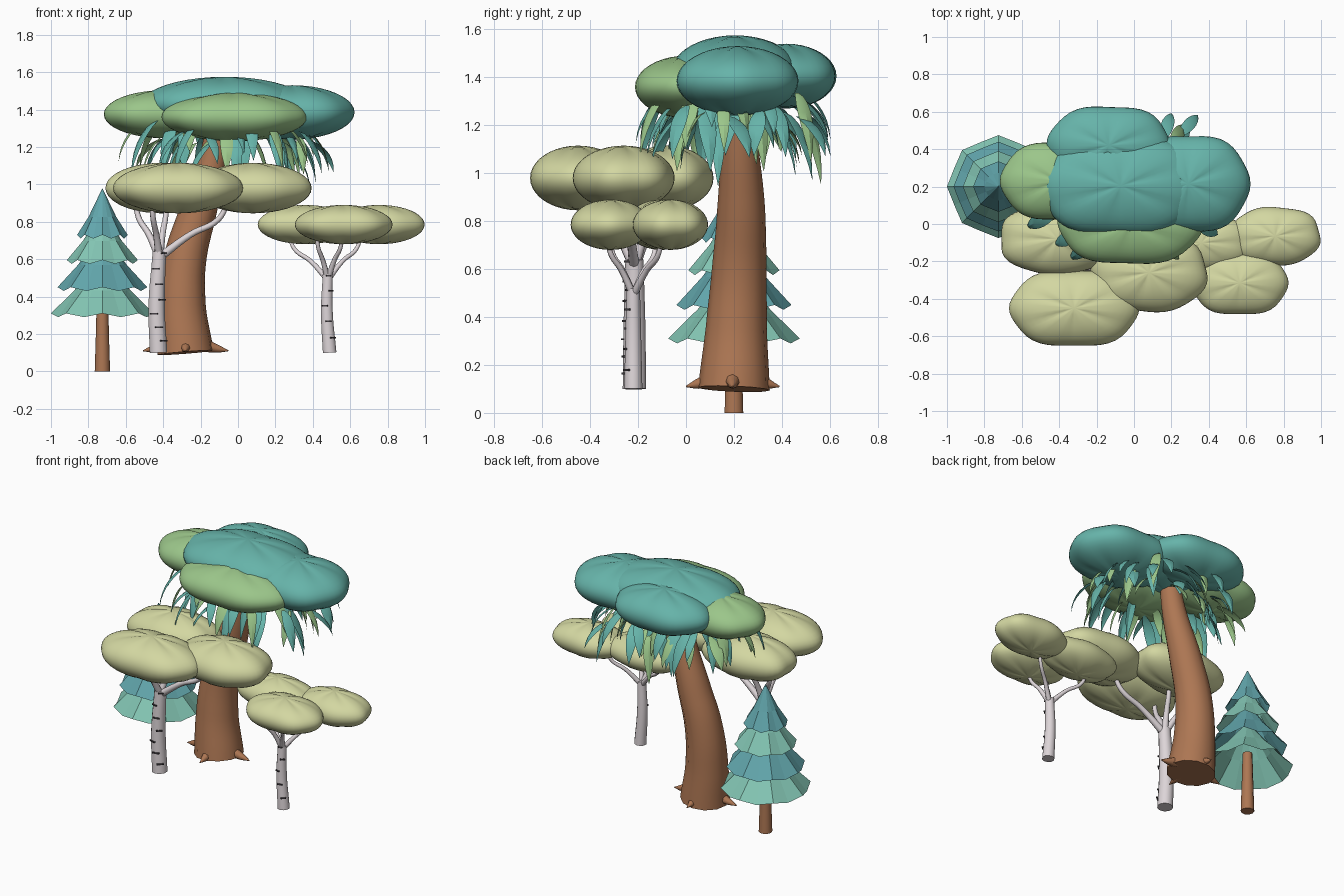
import bpy, bmesh, math, random
from mathutils import Vector

if "Cube" in bpy.data.objects:
    bpy.data.objects.remove(bpy.data.objects["Cube"])

random.seed(7)


def mat(name, rgb):
    m = bpy.data.materials.new(name)
    m.diffuse_color = [(c / 255) ** 2.2 for c in rgb] + [1]
    m.use_nodes = True
    m.node_tree.nodes["Principled BSDF"].inputs["Base Color"].default_value = m.diffuse_color
    return m


TEAL = mat("teal", (102, 178, 168))
GREEN = mat("green", (154, 197, 137))
YELLOW = mat("yellow", (210, 214, 160))
BARK = mat("bark", (172, 118, 84))
BIRCH = mat("birch", (220, 212, 215))
DARK = mat("dark_mark", (70, 66, 70))
PINE_A = mat("pine_light", (130, 196, 178))
PINE_B = mat("pine_dark", (98, 165, 171))


def finish(name, bm, material, smooth=None):
    bmesh.ops.recalc_face_normals(bm, faces=bm.faces)
    me = bpy.data.meshes.new(name)
    bm.to_mesh(me)
    bm.free()
    ob = bpy.data.objects.new(name, me)
    bpy.context.collection.objects.link(ob)
    me.materials.append(material)
    if smooth:
        for p in me.polygons:
            p.use_smooth = True
        me.set_sharp_from_angle(angle=math.radians(smooth))
    return ob


def tube(name, pts, material, res=3):
    """Round limb through (x, y, z, radius) points."""
    cu = bpy.data.curves.new(name, 'CURVE')
    cu.dimensions = '3D'
    cu.bevel_depth = 1
    cu.bevel_resolution = res
    cu.resolution_u = 6
    cu.use_fill_caps = True
    sp = cu.splines.new('BEZIER')
    sp.bezier_points.add(len(pts) - 1)
    for b, (x, y, z, r) in zip(sp.bezier_points, pts):
        b.co = (x, y, z)
        b.radius = r
        b.handle_left_type = b.handle_right_type = 'AUTO'
    tmp = bpy.data.objects.new(name + "_tmp", cu)
    bpy.context.collection.objects.link(tmp)
    bm = bmesh.new()
    bm.from_mesh(tmp.to_mesh())
    bmesh.ops.remove_doubles(bm, verts=bm.verts, dist=1e-5)
    bpy.data.objects.remove(tmp)
    return finish(name, bm, material, 50)


def cushion(name, c, r, material, ph=0.5):
    """Flattened foliage pad: lobed outline, shallow creases running from the pole."""
    bm = bmesh.new()
    bmesh.ops.create_uvsphere(bm, u_segments=48, v_segments=20, radius=1)
    for v in bm.verts:
        a = math.atan2(v.co.y, v.co.x)
        rho = math.hypot(v.co.x, v.co.y)
        k = 1 + rho * (0.025 * math.cos(6 * a + ph) + 0.05 * (1 - math.cos(4 * a)) / 2)
        dip = 1 - 0.05 * rho * (1 - rho) * 4 * max(0, math.cos(6 * a + ph + math.pi))
        v.co = (c[0] + v.co.x * k * r[0], c[1] + v.co.y * k * r[1], c[2] + v.co.z * dip * r[2])
    finish(name, bm, material, 60)


# Pine: trunk and four wavy skirts
PX, PY = -0.725, 0.2
tube("pine_trunk", [(PX, PY, 0, .041), (PX, PY, .2, .035), (PX, PY, .4, .03)], BARK)
for i, (zb, zt, r) in enumerate([(.29, .62, .275), (.43, .75, .24), (.575, .86, .19), (.71, .98, .135)]):
    bm = bmesh.new()
    n = 16
    rings = []
    for f, h in ((1, 0), (.55, .43)):
        rings.append([bm.verts.new((
            PX + r * f * (1 - .07 * (k % 2) * f) * math.cos(2 * math.pi * k / n),
            PY + r * f * (1 - .07 * (k % 2) * f) * math.sin(2 * math.pi * k / n),
            zb + (zt - zb) * h + (.02 * ((k + 1) % 2) if f == 1 else 0))) for k in range(n)])
    tip = bm.verts.new((PX, PY, zt))
    for k in range(n):
        j = (k + 1) % n
        bm.faces.new((rings[0][k], rings[0][j], rings[1][j], rings[1][k]))
        bm.faces.new((rings[1][k], rings[1][j], tip))
    finish(f"pine_skirt_{i}", bm, PINE_B if i % 2 else PINE_A)

# Big tree: leaning trunk and four root spikes
tube("big_trunk", [(-.28, .2, .1, .15), (-.3, .21, .35, .128), (-.283, .222, .6, .114),
                   (-.215, .23, .85, .1), (-.13, .222, 1.15, .075), (-.1, .21, 1.38, .06)], BARK, 4)
for i in range(4):
    dx, dy = ((1, 0), (0, 1), (-1, 0), (0, -1))[i]
    tube(f"root_{i}", [(-.28 + dx * s * 1.17, .195 + dy * s, z, rr) for s, z, rr in
                       ((.1, .135, .033), (.15, .12, .02), (.195, .11, .003))], BARK, 2)

# Big tree canopy
cushion("big_canopy_centre", (-.07, .205, 1.43), (.435, .265, .145), TEAL)
cushion("big_canopy_right", (.29, .215, 1.385), (.325, .26, .145), TEAL, 0)
cushion("big_canopy_back", (-.135, .42, 1.405), (.325, .21, .135), TEAL)
cushion("big_canopy_left", (-.4, .23, 1.375), (.31, .21, .128), GREEN, 0)
cushion("big_canopy_front", (-.02, 0, 1.36), (.38, .215, .13), GREEN)


# Hanging leaves: folded, arching blades around the canopy
def leaves(name, count, material):
    bm = bmesh.new()
    for i in range(count):
        a = 2 * math.pi * (i + random.uniform(-.4, .4)) / count
        f = random.uniform(.4, .9)
        base = Vector((-.05 + .57 * f * math.cos(a), .2 + .36 * f * math.sin(a), random.uniform(1.22, 1.36)))
        d = a + random.uniform(-.9, .9)
        out, side = Vector((math.cos(d), math.sin(d), 0)), Vector((-math.sin(d), math.cos(d), 0))
        reach, drop = random.uniform(.09, .18), random.uniform(.14, .3)
        w = random.uniform(.026, .038)
        prev = None
        for k in range(8):
            t = k / 7
            mid = base + out * reach * math.sin(t * 1.5) + Vector((0, 0, -drop * t ** 1.5))
            h = w * (math.sin(math.pi * (.08 + .92 * t)) + .02)
            row = [bm.verts.new(p) for p in (mid - side * h - out * h * .3, mid, mid + side * h - out * h * .3)]
            if prev:
                for s in (0, 1):
                    bm.faces.new((prev[s], prev[s + 1], row[s + 1], row[s]))
            prev = row
    finish(name, bm, material, 30)


leaves("hanging_leaves_teal", 44, TEAL)
leaves("hanging_leaves_green", 24, GREEN)


# Birches: trunk, branches, bark marks, foliage pads
def birch(name, trunk, tips, pads, marks):
    tube(name + "_trunk", trunk, BIRCH)
    x, y, z, r = trunk[-1]
    for i, (tx, ty, tz) in enumerate(tips):
        dx, dy, dz = tx - x, ty - y, tz - z
        tube(f"{name}_branch_{i}", [(x, y, z - .03, r * .6), (x + dx * .45, y + dy * .45, z + dz * .4, r * .45),
                                    (x + dx * .85, y + dy * .85, z + dz * .75, r * .4),
                                    (tx, ty, tz + .04, r * .33)], BIRCH, 2)
    bm = bmesh.new()
    for i in range(marks):
        t = (i + .9) / marks * (len(trunk) - 1)
        k = min(int(t), len(trunk) - 2)
        mx, my, mz, mr = [p + (q - p) * (t - k) for p, q in zip(trunk[k], trunk[k + 1])]
        a = math.radians((-50, -80, -110)[i % 3])
        for v in bmesh.ops.create_cube(bm, size=1)['verts']:
            u, s = mr * .95 + v.co.x * .014, v.co.y * mr * .9
            v.co = (mx + u * math.cos(a) - s * math.sin(a), my + u * math.sin(a) + s * math.cos(a),
                    mz + v.co.z * .008)
    finish(name + "_marks", bm, DARK)
    for i, (c, rr) in enumerate(pads):
        cushion(f"{name}_foliage_{i}", c, rr, YELLOW, i * 1.6)


birch("left_birch",
      [(-.425, -.215, .1, .049), (-.435, -.215, .35, .046), (-.42, -.215, .64, .038)],
      [(-.55, -.1, .88), (-.46, -.36, .88), (-.38, -.12, .9), (-.05, -.25, .87)],
      [((-.32, -.45, .98), (.34, .205, .135)), ((.08, -.26, .98), (.31, .21, .135)),
       ((-.41, -.08, .98), (.305, .19, .135))], 7)
birch("right_birch",
      [(.49, -.22, .1, .038), (.475, -.22, .32, .033), (.48, -.22, .52, .028)],
      [(.27, -.12, .7), (.56, -.33, .71), (.66, -.1, .7), (.42, -.32, .71)],
      [((.565, -.315, .785), (.255, .17, .105)), ((.755, -.065, .785), (.24, .155, .105)),
       ((.36, -.1, .785), (.26, .155, .105))], 5)
